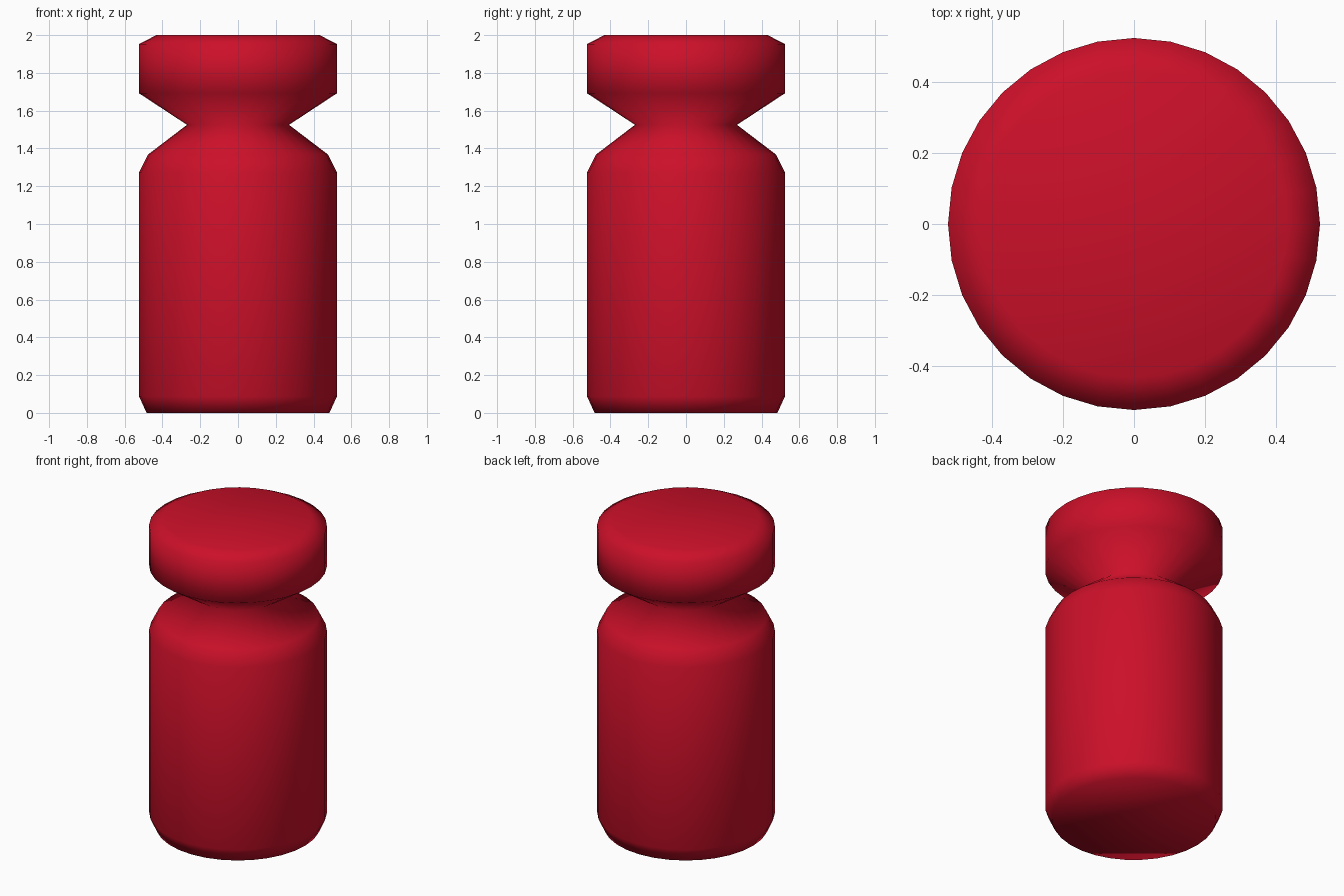
import bpy, bmesh, math

if "Cube" in bpy.data.objects:
    bpy.data.objects.remove(bpy.data.objects["Cube"])

SIDES = 32
# Turned outline as (radius, height), from the foot up to the cap
PROFILE = [(0.484, 0.0), (0.524, 0.088), (0.524, 1.272), (0.476, 1.368),
           (0.27, 1.525), (0.524, 1.692), (0.524, 1.953), (0.432, 2.0)]

bm = bmesh.new()
rings = [[bm.verts.new((r * math.cos(2 * math.pi * i / SIDES),
                        r * math.sin(2 * math.pi * i / SIDES), z))
          for i in range(SIDES)] for r, z in PROFILE]

# Side walls
for low, high in zip(rings, rings[1:]):
    for i in range(SIDES):
        j = (i + 1) % SIDES
        bm.faces.new((low[i], low[j], high[j], high[i]))

# Flat bottom and top
bm.faces.new(rings[0][::-1])
bm.faces.new(rings[-1])
for face in bm.faces:
    face.smooth = True

mesh = bpy.data.meshes.new("turned_peg")
bm.to_mesh(mesh)
bm.free()
peg = bpy.data.objects.new("turned_peg", mesh)
bpy.context.collection.objects.link(peg)

# Red finish
red = bpy.data.materials.new("red")
red.diffuse_color = (0.6, 0.005, 0.022, 1)
red.use_nodes = True
red.node_tree.nodes["Principled BSDF"].inputs["Base Color"].default_value = red.diffuse_color
mesh.materials.append(red)
